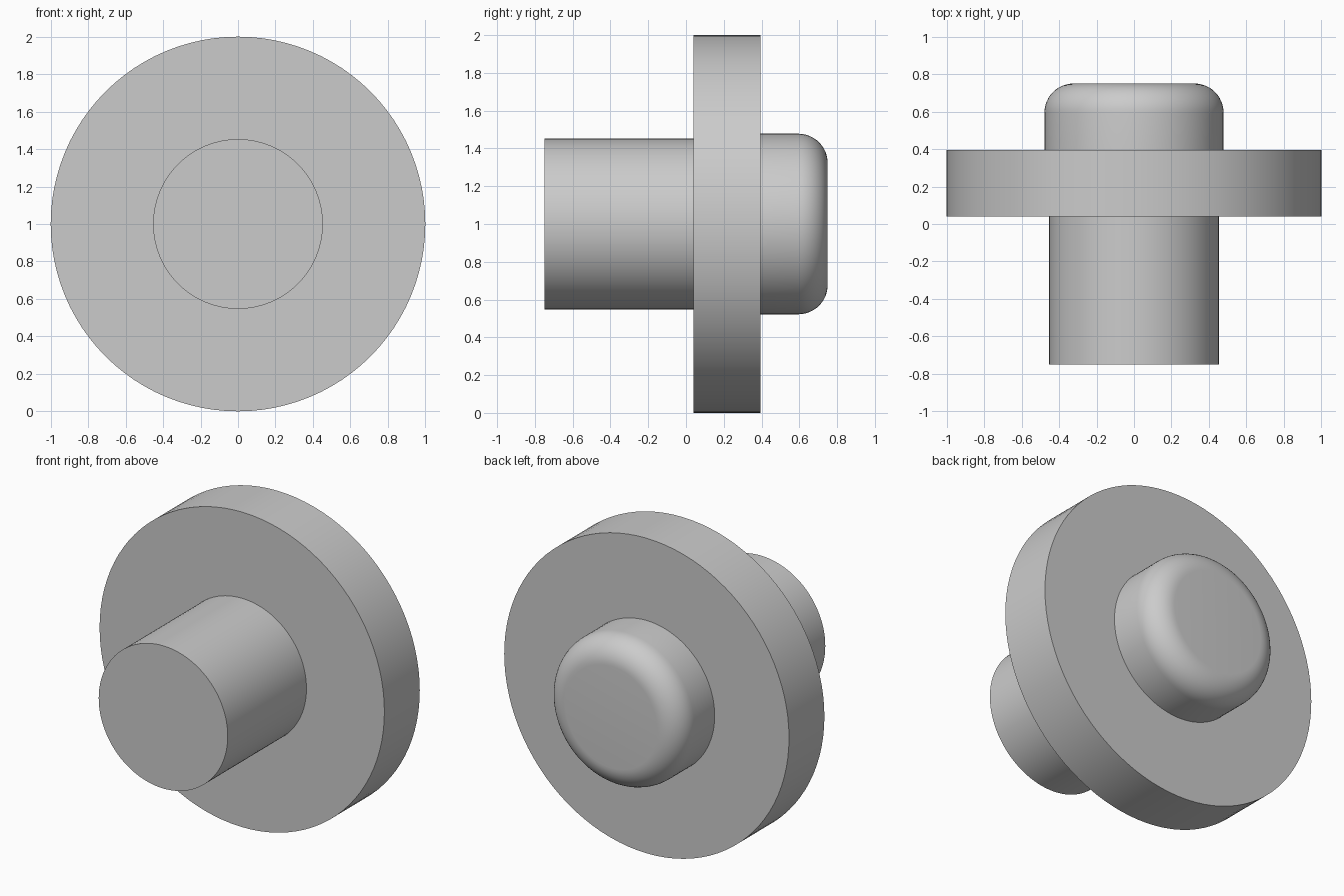
import bpy, bmesh, math
from mathutils import Vector, Matrix

cube = bpy.data.objects.get("Cube")
if cube:
    bpy.data.objects.remove(cube, do_unlink=True)

grey = bpy.data.materials.new("light_grey")
grey.use_nodes = True
colour = (0.6, 0.6, 0.6, 1)
grey.diffuse_color = colour
grey.node_tree.nodes["Principled BSDF"].inputs["Base Color"].default_value = colour

AXIS_HEIGHT = 1.0


def disc(name, radius, y0, y1, sides=96, fillet=0.0):
    """Cylinder along y, with an optional rounded rim at its back end."""
    bm = bmesh.new()
    turn = Matrix.Translation((0, (y0 + y1) / 2, AXIS_HEIGHT)) @ Matrix.Rotation(-math.pi / 2, 4, 'X')
    bmesh.ops.create_cone(bm, cap_ends=True, segments=sides, radius1=radius,
                          radius2=radius, depth=y1 - y0, matrix=turn)
    if fillet:
        rim = [e for e in bm.edges if all(v.co.y > y1 - 0.001 for v in e.verts)]
        bmesh.ops.bevel(bm, geom=rim, offset=fillet, segments=12, profile=0.5, affect='EDGES')
    bmesh.ops.recalc_face_normals(bm, faces=bm.faces)
    mesh = bpy.data.meshes.new(name)
    bm.to_mesh(mesh)
    bm.free()
    mesh.materials.append(grey)
    obj = bpy.data.objects.new(name, mesh)
    bpy.context.collection.objects.link(obj)
    bpy.ops.object.select_all(action='DESELECT')
    obj.select_set(True)
    bpy.context.view_layer.objects.active = obj
    bpy.ops.object.shade_smooth_by_angle(angle=math.radians(30))
    return obj


# Front shaft, wide flange and rounded rear head
disc("shaft", 0.453, -0.75, 0.04)
disc("flange", 1.0, 0.04, 0.395)
disc("rounded_head", 0.478, 0.395, 0.75, fillet=0.155)
